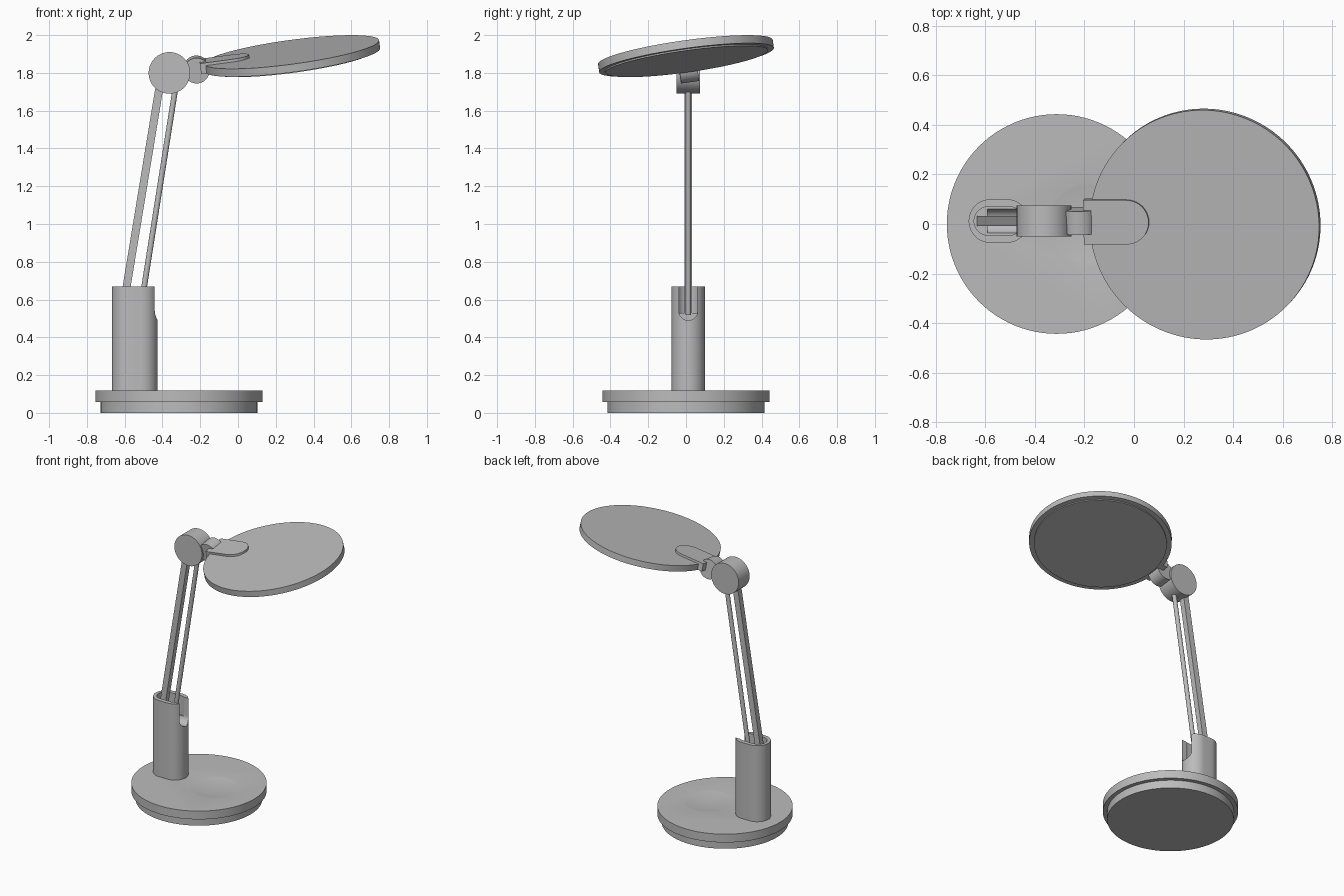
import bpy, bmesh, math
from mathutils import Matrix, Vector

if "Cube" in bpy.data.objects:
    bpy.data.objects.remove(bpy.data.objects["Cube"], do_unlink=True)

grey = bpy.data.materials.new("plain_grey")
grey.use_nodes = True
COLOUR = (0.5, 0.5, 0.5, 1)
grey.diffuse_color = COLOUR
grey.node_tree.nodes["Principled BSDF"].inputs["Base Color"].default_value = COLOUR

MID_Y = 0.012                      # post, arms and joints share this plane
BASE_X = -0.312


def finish(name, bm, matrix=Matrix()):
    bmesh.ops.recalc_face_normals(bm, faces=bm.faces)
    mesh = bpy.data.meshes.new(name)
    bm.to_mesh(mesh)
    bm.free()
    obj = bpy.data.objects.new(name, mesh)
    bpy.context.collection.objects.link(obj)
    mesh.transform(matrix)
    mesh.materials.append(grey)
    return obj


def smooth(obj):
    bpy.ops.object.select_all(action='DESELECT')
    obj.select_set(True)
    bpy.context.view_layer.objects.active = obj
    bpy.ops.object.shade_smooth_by_angle(angle=math.radians(30))


def prism(name, outline, z0, z1, matrix=Matrix()):
    """Extrude a flat outline from z0 to z1."""
    bm = bmesh.new()
    face = bm.faces.new([bm.verts.new((x, y, z0)) for x, y in outline])
    up = bmesh.ops.extrude_face_region(bm, geom=[face])["geom"]
    bmesh.ops.translate(bm, vec=(0, 0, z1 - z0),
                        verts=[v for v in up if isinstance(v, bmesh.types.BMVert)])
    return finish(name, bm, matrix)


def arc(cx, cy, r, start, end, steps):
    return [(cx + r * math.cos(math.radians(start + (end - start) * i / steps)),
             cy + r * math.sin(math.radians(start + (end - start) * i / steps)))
            for i in range(steps + 1)]


def circle(r, steps=96):
    return arc(0, 0, r, 0, 360, steps)[:-1]


def stadium(x0, x1, r):
    return arc(x1 - r, 0, r, -90, 90, 24) + arc(x0 + r, 0, r, 90, 270, 24)


def rect(x0, x1, y0, y1):
    return [(x0, y0), (x1, y0), (x1, y1), (x0, y1)]


def cut(obj, cutter):
    mod = obj.modifiers.new("cut", 'BOOLEAN')
    mod.operation = 'DIFFERENCE'
    mod.solver = 'EXACT'
    mod.object = cutter
    bpy.context.view_layer.objects.active = obj
    bpy.ops.object.modifier_apply(modifier=mod.name)
    bpy.data.objects.remove(cutter, do_unlink=True)


def along(start, end):
    """Frame whose z runs from start to end."""
    d = Vector(end) - Vector(start)
    side = Vector((0, 1, 0))
    z = d.normalized()
    x = side.cross(z)
    return Matrix.Translation(start) @ Matrix((x, side, z)).transposed().to_4x4(), d.length


# Stepped round base with a shallow dish in its top
at_base = Matrix.Translation((BASE_X, 0, 0))
smooth(prism("base_foot", circle(0.415), 0, 0.06, at_base))
base = prism("base_plate", circle(0.443), 0.058, 0.118, at_base)
bm = bmesh.new()
dish_r, depth = 0.17, 0.012
ball_r = (dish_r ** 2 + depth ** 2) / (2 * depth)
rings = [0.22 * i / 12 for i in range(1, 13)]
prof = [bm.verts.new((0, 0, -ball_r))]
prof += [bm.verts.new((ball_r * math.sin(a), 0, -ball_r * math.cos(a))) for a in rings]
prof += [bm.verts.new((0, 0, -ball_r * math.cos(rings[-1])))]
edges = [bm.edges.new(pair) for pair in zip(prof, prof[1:])]
bmesh.ops.spin(bm, geom=prof + edges, axis=(0, 0, 1), cent=(0, 0, 0),
               angle=math.tau, steps=64)
bmesh.ops.remove_doubles(bm, verts=bm.verts, dist=0.0001)
cut(base, finish("dish_cutter", bm,
                 Matrix.Translation((-0.185, 0, 0.118 - depth + ball_r))))
smooth(base)

# Hollow upright post with a round-bottomed slot facing +x
at_post = Matrix.Translation((0, MID_Y, 0))
post = prism("post", stadium(-0.667, -0.425, 0.088), 0.112, 0.668, at_post)
cut(post, prism("well_cutter", stadium(-0.645, -0.447, 0.058), 0.53, 0.8, at_post))
slot = arc(0, 0.54, 0.05, 180, 360, 24) + [(0.05, 0.8), (-0.05, 0.8)]
slot_frame = Matrix(((0, 0, 1, 0), (1, 0, 0, MID_Y), (0, 1, 0, 0), (0, 0, 0, 1)))
cut(post, prism("slot_cutter", slot, -0.59, -0.3, slot_frame))
smooth(post)

# Two parallel arms
frame, length = along((-0.614, MID_Y, 0.52), (-0.405, MID_Y, 1.79))
prism("rear_arm", rect(-0.021, 0.021, -0.02, 0.02), 0, length, frame)
frame, length = along((-0.52, MID_Y, 0.52), (-0.32, MID_Y, 1.79))
smooth(prism("front_arm", circle(0.015, 24), 0, length, frame))

# Elbow disc, axis along y
turn = Matrix.Rotation(math.radians(90), 4, 'X')
smooth(prism("elbow", circle(0.11), -0.0625, 0.0625,
             Matrix.Translation((-0.363, MID_Y, 1.80)) @ turn))

# Tilted lamp head frame
normal = Vector((-0.135, -0.14, 1)).normalized()
x_axis = Vector((1, 0, 0.135)).normalized()
tilt = Matrix((x_axis, normal.cross(x_axis), normal)).transposed().to_4x4()
head = Matrix.Translation((0.287, 0, 1.888)) @ tilt

# Round lamp head with a slightly proud light panel
smooth(prism("lamp_head", circle(0.467, 128), -0.02, 0.023, head))
smooth(prism("light_panel", circle(0.435, 128), -0.028, -0.019, head))

# Knuckle between elbow and head
smooth(prism("knuckle", circle(0.068, 64), -0.048, 0.048,
             Matrix.Translation((-0.22, MID_Y, 1.818)) @ tilt @ turn))
prism("knuckle_link", rect(-0.33, -0.22, -0.03, 0.03), 1.79, 1.845, at_post)

# Bracket: rounded tongue on top of the head, with a lip at the neck
tongue = [(-0.49, -0.09)] + arc(-0.315, 0, 0.09, -90, 90, 32) + [(-0.49, 0.09)]
at_tongue = head @ Matrix.Translation((0, MID_Y, 0))
smooth(prism("bracket_tongue", tongue, 0.015, 0.038, at_tongue))
prism("bracket_lip", rect(-0.49, -0.45, -0.09, 0.09), -0.018, 0.038, at_tongue)
prism("bracket_neck", rect(-0.51, -0.455, -0.045, 0.045), -0.03, 0.03, at_tongue)
